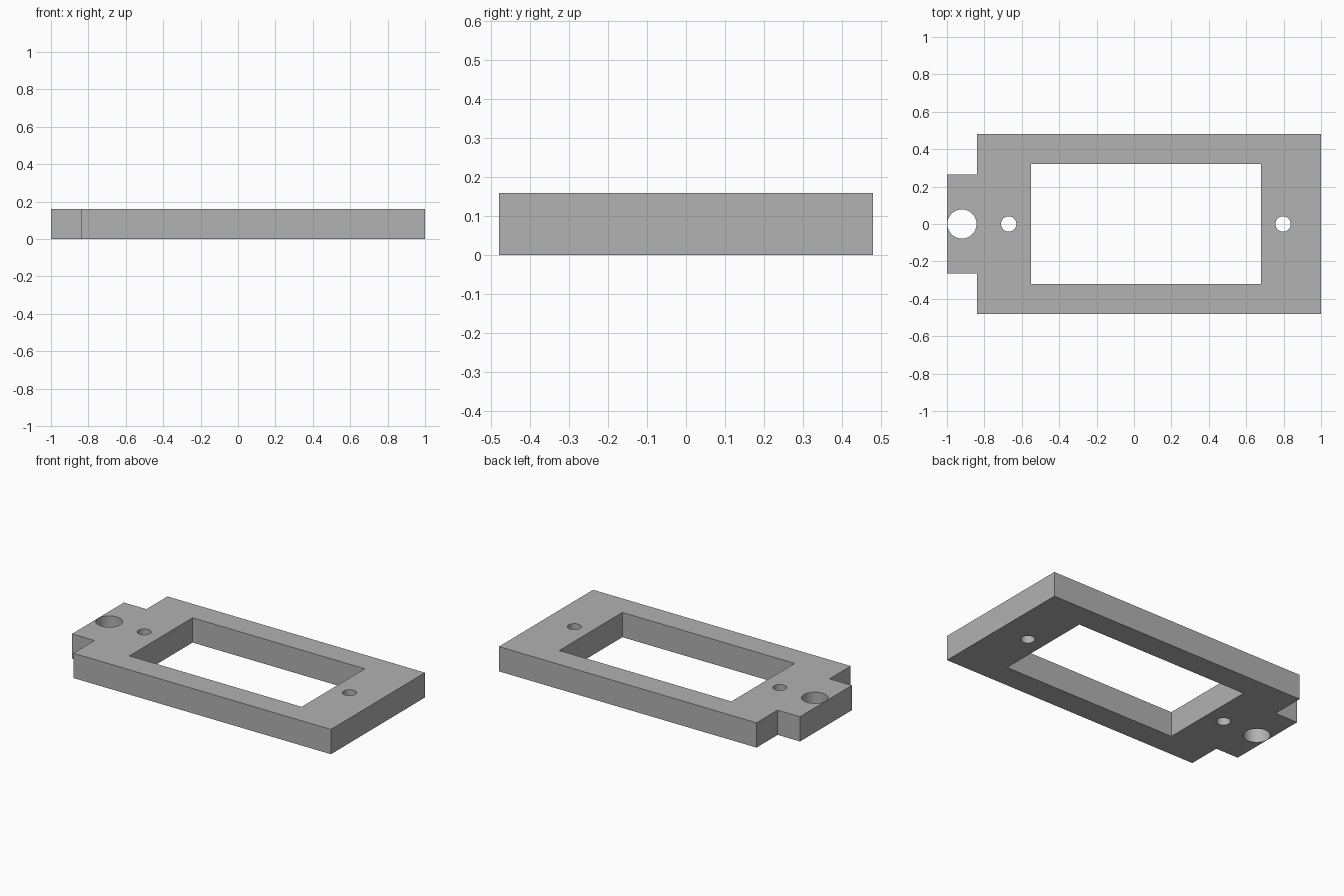
import bpy
import bmesh
from math import cos, sin, tau

cube = bpy.data.objects.get("Cube")
if cube:
    bpy.data.objects.remove(cube, do_unlink=True)

HEIGHT = 0.16


def circle(x, radius, sides=48):
    return [(x + radius * cos(tau * i / sides), radius * sin(tau * i / sides))
            for i in range(sides)]


def mirrored(half):
    """Close an outline by mirroring its +y half across the x axis."""
    return half + [(x, -y) for x, y in reversed(half)]


# Outer outline with the end tab, then the window and the three holes
loops = [
    mirrored([(-1, 0.265), (-0.84, 0.265), (-0.84, 0.48), (1, 0.48)]),
    mirrored([(-0.55, 0.322), (0.68, 0.322)]),
    circle(-0.92, 0.078),
    circle(-0.67, 0.041),
    circle(0.797, 0.041),
]

# Filled flat profile, extruded to the plate thickness
profile = bpy.data.curves.new("plate_profile", "CURVE")
profile.dimensions = "2D"
profile.fill_mode = "BOTH"
profile.extrude = HEIGHT / 2
for loop in loops:
    spline = profile.splines.new("POLY")
    spline.points.add(len(loop) - 1)
    for point, (x, y) in zip(spline.points, loop):
        point.co = (x, y, 0, 1)
    spline.use_cyclic_u = True

plate = bpy.data.objects.new("mounting_plate", profile)
bpy.context.collection.objects.link(plate)
bpy.ops.object.select_all(action="DESELECT")
plate.select_set(True)
bpy.context.view_layer.objects.active = plate
bpy.ops.object.convert(target="MESH")
plate = bpy.context.object
plate.name = "mounting_plate"

# Weld caps to walls and rest the plate on the ground
bm = bmesh.new()
bm.from_mesh(plate.data)
bmesh.ops.remove_doubles(bm, verts=bm.verts, dist=0.0001)
bmesh.ops.translate(bm, verts=bm.verts, vec=(0, 0, HEIGHT / 2))
bmesh.ops.recalc_face_normals(bm, faces=bm.faces)
bm.to_mesh(plate.data)
bm.free()
bpy.ops.object.shade_smooth_by_angle()

# Single plain grey
grey = bpy.data.materials.new("plain_grey")
grey.use_nodes = True
color = (0.445, 0.445, 0.445, 1)
grey.diffuse_color = color
grey.node_tree.nodes["Principled BSDF"].inputs["Base Color"].default_value = color
plate.data.materials.clear()
plate.data.materials.append(grey)
